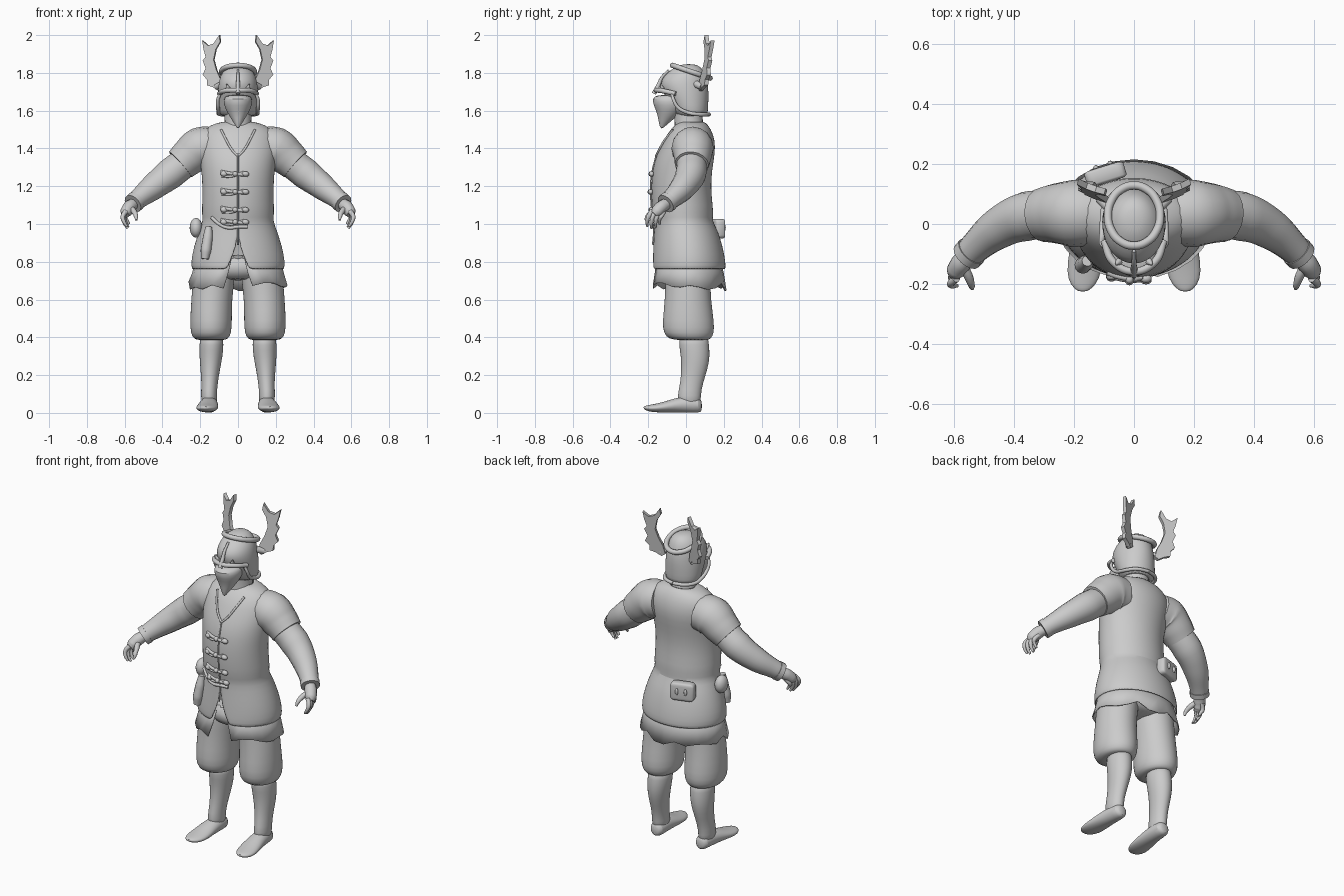
import bpy, bmesh, math, random
from mathutils import Vector

random.seed(4)
if "Cube" in bpy.data.objects:
    bpy.data.objects.remove(bpy.data.objects["Cube"])

clay = bpy.data.materials.new("plain grey")
clay.use_nodes = True
clay.diffuse_color = (0.6, 0.6, 0.6, 1)
clay.node_tree.nodes["Principled BSDF"].inputs["Base Color"].default_value = clay.diffuse_color


def finish(name, mesh, mirror=False, subdiv=0, thick=0, angle=50):
    ob = bpy.data.objects.new(name, mesh)
    bpy.context.collection.objects.link(ob)
    mesh.materials.clear()
    mesh.materials.append(clay)
    if mirror:
        ob.modifiers.new("mirror", "MIRROR")
    if thick:
        ob.modifiers.new("cloth", "SOLIDIFY").thickness = thick
    if subdiv:
        ob.modifiers.new("smooth", "SUBSURF").levels = subdiv
    bpy.ops.object.select_all(action="DESELECT")
    ob.select_set(True)
    bpy.context.view_layer.objects.active = ob
    bpy.ops.object.shade_smooth_by_angle(angle=math.radians(angle))
    return ob


def loft(name, rings, axis="z", sides=24, gaps=None, caps=True, ragged=0, **kw):
    """Skin over ellipses (x, y, z, r1, r2); gaps open the front by an angle."""
    bm = bmesh.new()
    rows = []
    jag = [random.uniform(-ragged, ragged) for _ in range(sides + 1)]
    for i, (x, y, z, a, b) in enumerate(rings):
        g = gaps[i] if gaps else 0
        row = []
        for k in range(sides + 1):
            t = -math.pi / 2 + g + (2 * math.pi - 2 * g) * k / sides
            u, v = a * math.cos(t), b * math.sin(t)
            drop = jag[k] if i == 0 else 0
            row.append(bm.verts.new((x + u, y + v, z + drop) if axis == "z" else (x + u, y, z + v)))
        rows.append(row)
    for lo, hi in zip(rows, rows[1:]):
        for k in range(sides):
            bm.faces.new((lo[k], lo[k + 1], hi[k + 1], hi[k]))
    if caps:
        bm.faces.new(rows[0][:-1])
        bm.faces.new(rows[-1][:-1])
    bmesh.ops.remove_doubles(bm, verts=bm.verts, dist=0.0005)
    bmesh.ops.recalc_face_normals(bm, faces=bm.faces)
    mesh = bpy.data.meshes.new(name)
    bm.to_mesh(mesh)
    bm.free()
    return finish(name, mesh, **kw)


def tube(name, pts, mirror=False, closed=False, res=4):
    """Round tube through points (x, y, z, radius)."""
    cu = bpy.data.curves.new(name, "CURVE")
    cu.dimensions, cu.bevel_depth, cu.bevel_resolution = "3D", 1, res
    cu.use_fill_caps, cu.resolution_u = True, 6
    sp = cu.splines.new("BEZIER")
    sp.bezier_points.add(len(pts) - 1)
    sp.use_cyclic_u = closed
    for p, (x, y, z, r) in zip(sp.bezier_points, pts):
        p.co, p.radius = (x, y, z), r
        p.handle_left_type = p.handle_right_type = "AUTO"
    tmp = bpy.data.objects.new("path", cu)
    bpy.context.collection.objects.link(tmp)
    bpy.context.view_layer.update()
    mesh = bpy.data.meshes.new_from_object(tmp.evaluated_get(bpy.context.evaluated_depsgraph_get()))
    bpy.data.objects.remove(tmp)
    return finish(name, mesh, mirror)


def blob(name, loc, size, turn=0, cube=False, tilt=0):
    bm = bmesh.new()
    if cube:
        bmesh.ops.create_cube(bm, size=2)
        bmesh.ops.bevel(bm, geom=bm.edges[:], offset=0.35, segments=3, affect="EDGES", profile=0.5)
    else:
        bmesh.ops.create_uvsphere(bm, u_segments=16, v_segments=10, radius=1)
    bmesh.ops.scale(bm, vec=size, verts=bm.verts)
    mesh = bpy.data.meshes.new(name)
    bm.to_mesh(mesh)
    bm.free()
    ob = finish(name, mesh)
    ob.location, ob.rotation_euler = loc, (0, tilt, turn)
    return ob


# Coat: torso and skirt in one skin, split at the front hem
coat = [(0, .015, .76, .245, .195), (0, .015, .8, .25, .195), (0, .01, .88, .235, .185),
        (0, 0, .97, .205, .168), (0, -.015, 1.02, .185, .152), (0, -.015, 1.05, .193, .163),
        (0, -.025, 1.15, .188, .16), (0, -.025, 1.24, .19, .158), (0, -.012, 1.33, .2, .158),
        (0, .012, 1.41, .21, .146), (0, .022, 1.48, .2, .122), (0, .03, 1.525, .15, .088),
        (0, .03, 1.545, .07, .06)]
loft("coat", coat, sides=36, gaps=[.24, .17, .03] + [0] * 10, caps=False, thick=.008, subdiv=1)


def front_y(x, z):
    for (_, y0, z0, a0, b0), (_, y1, z1, a1, b1) in zip(coat, coat[1:]):
        if z0 <= z <= z1:
            f = (z - z0) / (z1 - z0)
            a, b = a0 + f * (a1 - a0), b0 + f * (b1 - b0)
            return y0 + f * (y1 - y0) - b * math.sqrt(max(0, 1 - (x / a) ** 2))


# Ragged shirt hem under the coat
loft("shirt_hem", [(0, .015, .67, .262, .2), (0, .015, .74, .243, .185), (0, .01, .82, .225, .17)],
     sides=22, gaps=[.3, .22, .15], caps=False, ragged=.025, thick=.005, angle=20)

# Sleeves, forearms, cuffs
tube("short_sleeve", [(.13, .035, 1.41, .105), (.2, .035, 1.4, .112), (.26, .035, 1.355, .1),
                      (.305, .03, 1.315, .09)], True, res=6)
tube("forearm", [(.27, .03, 1.335, .08), (.36, .025, 1.265, .082), (.45, -.015, 1.195, .069),
                 (.525, -.075, 1.135, .053), (.553, -.105, 1.11, .048)], True, res=6)
tube("cuff", [(.54, -.09, 1.122, .054), (.557, -.108, 1.107, .053)], True, res=6)

# Hands: palm, four curled fingers and a thumb
tube("palm", [(.55, -.1, 1.11, .03), (.575, -.13, 1.09, .034), (.592, -.155, 1.065, .032),
              (.598, -.17, 1.05, .022)], True)
for i, word in enumerate(("first", "second", "third", "little")):
    dx, dy = -.004 * i, .022 * i
    drop = (.01, 0, .005, .022)[i]
    tube(word + "_finger", [(.592 + dx, -.182 + dy, 1.068, .013), (.61 + dx, -.198 + dy, 1.04, .012),
                            (.605 + dx, -.205 + dy, 1.005 + drop, .01),
                            (.588 + dx, -.205 + dy, .977 + drop, .006)], True)
tube("thumb", [(.57, -.135, 1.085, .016), (.55, -.175, 1.065, .015), (.54, -.205, 1.04, .011),
               (.538, -.215, 1.02, .006)], True)

# Trousers, boots and feet
loft("trouser_leg", [(.14, .04, .385, .066, .075), (.143, .02, .39, .09, .11), (.143, .015, .42, .108, .135),
                     (.143, .012, .48, .112, .138), (.14, .01, .6, .108, .122), (.127, .01, .72, .112, .12),
                     (.115, .01, .83, .105, .12)], mirror=True, subdiv=1)
loft("hips", [(0, .01, .7, .12, .1), (0, .01, .74, .2, .14), (0, .01, .84, .2, .15)], subdiv=1)
loft("boot_shaft", [(.15, .02, .03, .042, .06), (.155, .015, .09, .042, .062), (.15, .03, .16, .043, .06),
                    (.147, .045, .23, .052, .07), (.143, .05, .3, .062, .077), (.14, .042, .36, .064, .08),
                    (.14, .04, .42, .062, .078)], mirror=True, subdiv=1)
loft("foot", [(.15, .085, .035, .02, .025), (.15, .07, .042, .042, .042), (.152, .01, .046, .045, .046),
              (.157, -.06, .04, .052, .038), (.163, -.13, .028, .06, .026), (.168, -.185, .024, .053, .02),
              (.17, -.215, .026, .03, .012), (.17, -.225, .028, .012, .005)], axis="y", mirror=True, subdiv=1)

# Neck, helmet and face covering
loft("neck", [(0, .02, 1.48, .085, .085), (0, .015, 1.53, .07, .075), (0, .01, 1.62, .075, .075)])
loft("helmet", [(0, .03, 1.565, .098, .085), (0, .025, 1.6, .103, .092), (0, .01, 1.66, .108, .11),
                (0, -.008, 1.72, .106, .128), (0, -.01, 1.765, .1, .122), (0, 0, 1.8, .086, .1),
                (0, .01, 1.83, .062, .072), (0, .015, 1.847, .025, .03)], subdiv=1)
loft("face_cover", [(0, -.13, 1.505, .005, .006), (0, -.115, 1.54, .025, .03), (0, -.09, 1.585, .055, .062),
                    (0, -.085, 1.63, .076, .088), (0, -.085, 1.665, .076, .095), (0, -.085, 1.685, .06, .07)],
     subdiv=1)
tube("brow_band", [(-.1, -.055, 1.69, .012), (-.07, -.125, 1.705, .013), (0, -.158, 1.708, .013),
                   (.07, -.125, 1.705, .013), (.1, -.055, 1.69, .012)])
tube("nose_ridge", [(0, -.17, 1.69, .012), (0, -.146, 1.735, .011), (0, -.128, 1.775, .008),
                    (0, -.09, 1.815, .006)])
tube("brow_spike", [(.05, -.125, 1.715, .012), (.06, -.135, 1.74, .003)], True)
tube("cheek_strap", [(.095, -.075, 1.69, .008), (.107, -.065, 1.655, .009), (.106, -.04, 1.615, .01),
                     (.104, .01, 1.59, .01), (.1, .05, 1.582, .01), (.065, .1, 1.58, .01),
                     (0, .122, 1.58, .01)], True)
ring = []
for k in range(12):
    t = math.tau * k / 12
    ring.append((.087 * math.cos(t), .028 + .1 * math.sin(t), 1.806 - .034 * math.sin(t), .014))
tube("crown_ring", ring, closed=True)

# Flat spiked horns cut from one outline
outline = [(.085, 1.72), (.105, 1.705), (.135, 1.725), (.165, 1.735), (.165, 1.765), (.187, 1.79),
           (.172, 1.825), (.187, 1.865), (.172, 1.885), (.183, 1.925), (.19, 1.972), (.16, 1.945),
           (.13, 1.955), (.1, 2.0), (.095, 1.965), (.118, 1.925), (.13, 1.87), (.115, 1.815), (.095, 1.77)]
bm = bmesh.new()
face = bm.faces.new([bm.verts.new((x, .085 + .4 * (x - .13) + .1 * (z - 1.75), z)) for x, z in outline])
out = bmesh.ops.extrude_face_region(bm, geom=[face])
bmesh.ops.translate(bm, vec=(-.006, .02, 0), verts=[v for v in out["geom"] if isinstance(v, bmesh.types.BMVert)])
bmesh.ops.recalc_face_normals(bm, faces=bm.faces)
horn = bpy.data.meshes.new("horn")
bm.to_mesh(horn)
bm.free()
finish("horn", horn, mirror=True, angle=30)
tube("horn_socket", [(.08, .055, 1.74, .02), (.115, .085, 1.725, .016)], True)


# Coat trim laid on the chest surface
def trim(name, pts, r, mirror=False):
    tube(name, [(x, front_y(x, z) - .002, z, r) for x, z in pts], mirror)


trim("neckline", [(.09, 1.5), (.06, 1.44), (.03, 1.39), (0, 1.36)], .006, True)
trim("front_seam", [(0, 1.36), (0, 1.25), (0, 1.12), (0, .98), (0, .89)], .004)
trim("waist_flap", [(-.14, 1.035), (-.1, 1.0), (-.05, .98), (0, .985), (.05, .985)], .009)

# Toggle fastenings
for i, z in enumerate((1.265, 1.17, 1.075, 1.01)):
    trim(f"toggle_loop_{i}", [(-.09, z + .012), (-.05, z + .004), (0, z - .002), (.05, z - .006)], .009)
    trim(f"toggle_cord_{i}", [(-.085, z - .014), (-.03, z - .012), (.03, z + .01)], .006)
    for x, s in ((-.075, .018), (-.015, .014), (.04, .019)):
        blob(f"toggle_bead_{i}", (x, front_y(x, z) - .006, z), (s, .014, .014), tilt=.15)

# Hanging sheath, side pouch and back bag
y = front_y(-.165, .9)
tube("sheath", [(-.155, y - .005, .985, .018), (-.16, y - .012, .93, .026), (-.17, y - .02, .86, .028),
                (-.175, y - .022, .815, .02)])
blob("side_pouch", (-.222, -.02, .98), (.034, .045, .052))
back = blob("back_bag", (-.095, .165, .975), (.068, .028, .052), turn=.3, cube=True)
for s in (-.025, .025):
    blob("bag_button", Vector((-.095, .165, .975)) + Vector((s * .95 - .008, .03 + s * .3, .005)),
         (.009, .008, .02), turn=.3)
